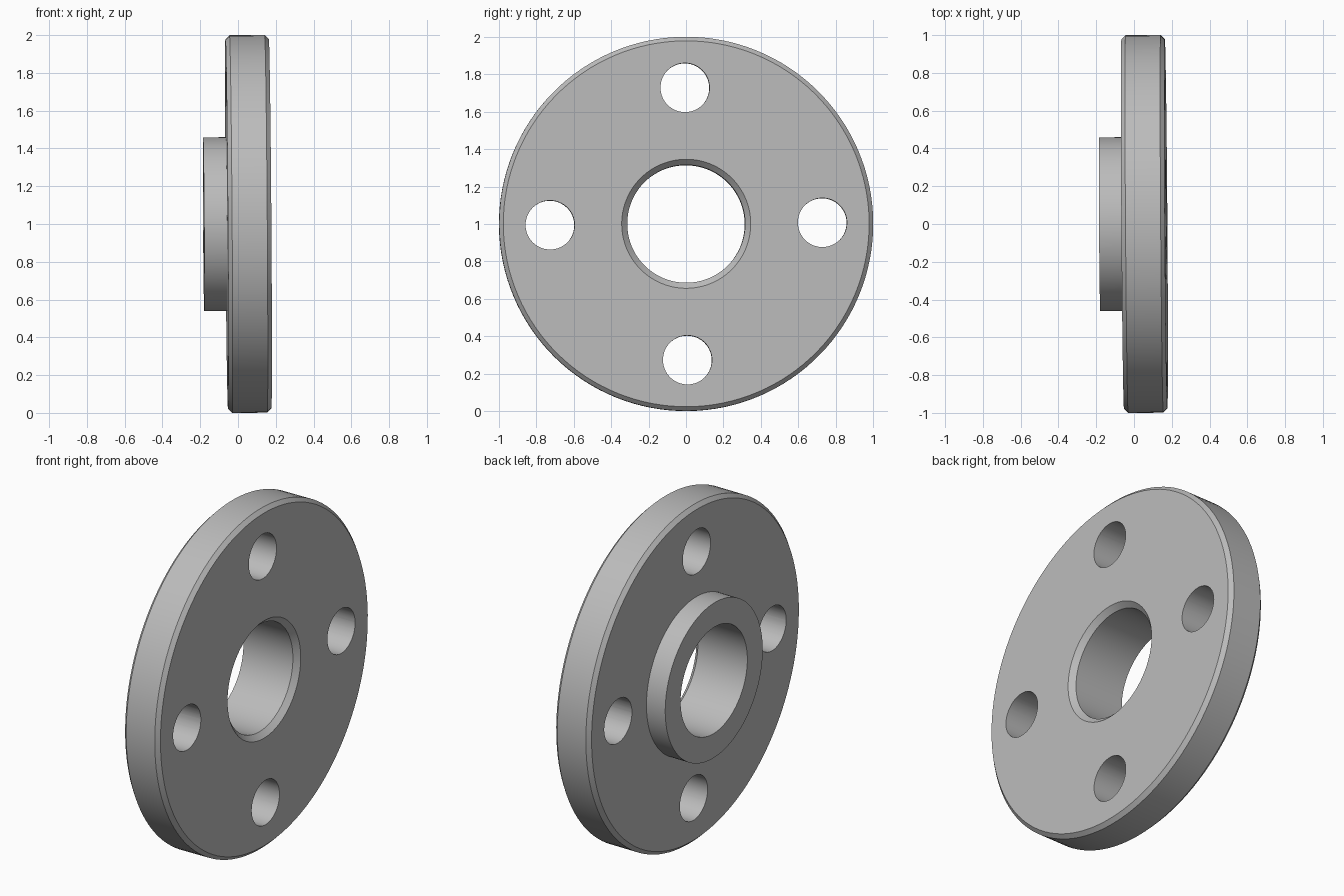
import bpy
import bmesh
from math import pi, cos, sin, radians
from mathutils import Matrix

cube = bpy.data.objects.get("Cube")
if cube:
    bpy.data.objects.remove(cube, do_unlink=True)

# Single grey metal colour
grey = bpy.data.materials.new("light_grey_metal")
grey.use_nodes = True
colour = (0.5, 0.5, 0.5, 1)
grey.diffuse_color = colour
grey.node_tree.nodes["Principled BSDF"].inputs["Base Color"].default_value = colour


def make_object(name, bm):
    bmesh.ops.recalc_face_normals(bm, faces=bm.faces)
    mesh = bpy.data.meshes.new(name)
    bm.to_mesh(mesh)
    bm.free()
    mesh.materials.append(grey)
    obj = bpy.data.objects.new(name, mesh)
    bpy.context.collection.objects.link(obj)
    return obj


def revolve(name, profile, steps):
    """Spin a closed (x, radius) profile around the x axis."""
    bm = bmesh.new()
    verts = [bm.verts.new((x, 0, r)) for x, r in profile]
    edges = [bm.edges.new((v, verts[i - 1])) for i, v in enumerate(verts)]
    bmesh.ops.spin(bm, geom=verts + edges, cent=(0, 0, 0), axis=(1, 0, 0),
                   angle=2 * pi, steps=steps)
    bmesh.ops.remove_doubles(bm, verts=bm.verts, dist=0.0001)
    return make_object(name, bm)


# Plate with bevelled rim, raised hub and countersunk bore
back, front, hub_end = -0.06, 0.17, -0.182
rim, bevel, hub, bore, sink = 1.0, 0.022, 0.46, 0.315, 0.03
flange = revolve("flange", [
    (hub_end, bore), (hub_end, hub), (back, hub),
    (back, rim - bevel), (back + bevel, rim),
    (front - bevel, rim), (front, rim - bevel),
    (front, bore + sink), (front - sink, bore)], 128)

# Four bolt holes
bm = bmesh.new()
for i in range(4):
    a = i * pi / 2
    place = Matrix.Translation((0, 0.728 * cos(a), 0.728 * sin(a)))
    bmesh.ops.create_cone(bm, cap_ends=True, segments=64, radius1=0.131,
                          radius2=0.131, depth=1,
                          matrix=place @ Matrix.Rotation(pi / 2, 4, 'Y'))
cutter = make_object("bolt_hole_cutter", bm)
cutter.hide_render = True

bpy.ops.object.select_all(action='DESELECT')
flange.select_set(True)
bpy.context.view_layer.objects.active = flange
cut = flange.modifiers.new("bolt_holes", 'BOOLEAN')
cut.operation = 'DIFFERENCE'
cut.solver = 'EXACT'
cut.object = cutter
bpy.ops.object.modifier_apply(modifier=cut.name)
bpy.data.objects.remove(cutter, do_unlink=True)
bpy.ops.object.shade_smooth_by_angle(angle=radians(30))

# Slight lean and roll, standing on the ground
flange.rotation_euler = (0.009, -0.007, 0.007)
flange.location = (0, 0, 1)
